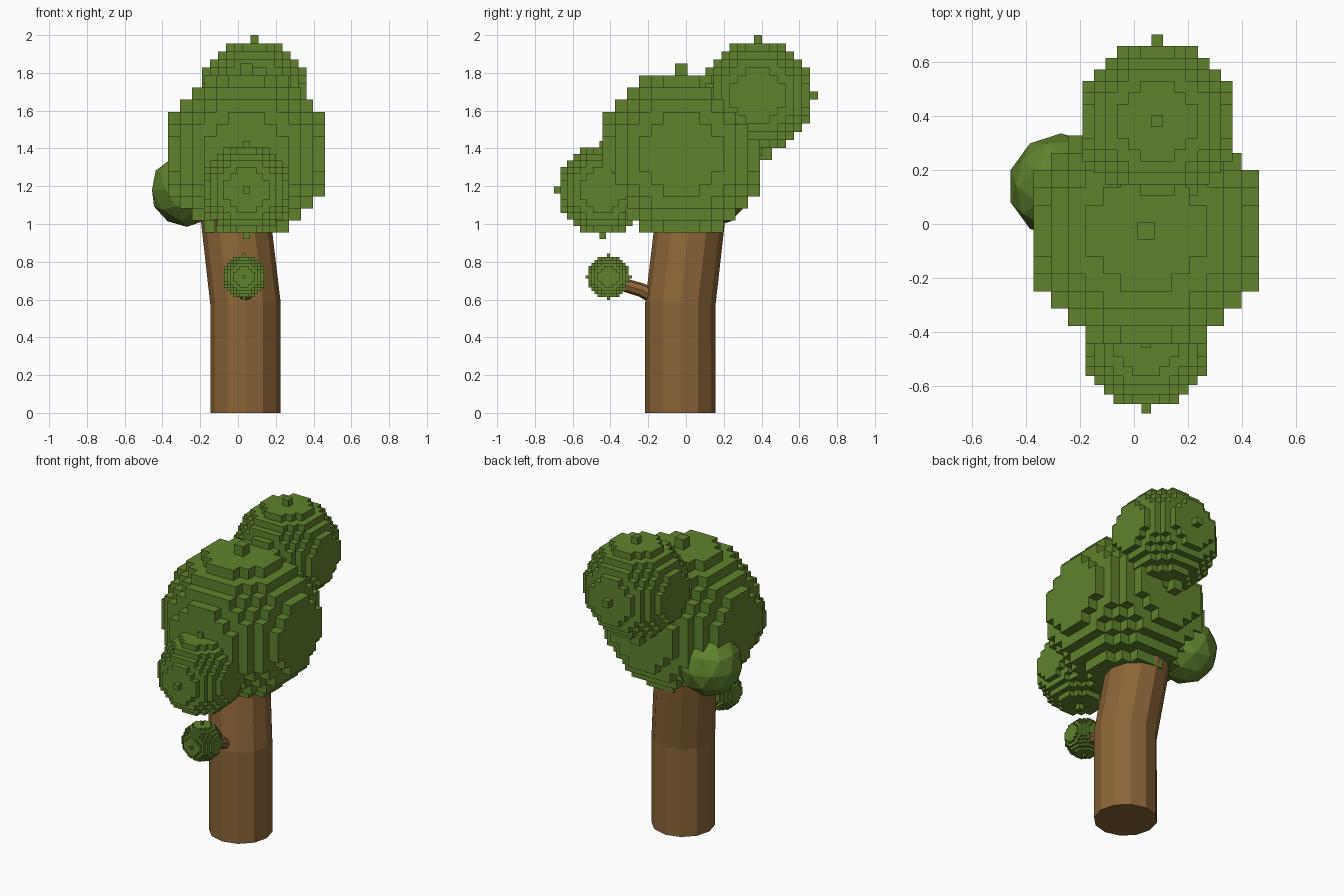
import bpy, bmesh, math
from mathutils import Vector

if "Cube" in bpy.data.objects:
    bpy.data.objects.remove(bpy.data.objects["Cube"])


def material(name, rgb):
    m = bpy.data.materials.new(name)
    m.diffuse_color = (*rgb, 1)
    m.use_nodes = True
    m.node_tree.nodes["Principled BSDF"].inputs["Base Color"].default_value = m.diffuse_color
    return m


LEAF = material("leaf_green", (0.117, 0.223, 0.026))
BARK = material("bark_brown", (0.26, 0.13, 0.038))


def finish(name, bm, mat, loc=(0, 0, 0)):
    bmesh.ops.recalc_face_normals(bm, faces=bm.faces)
    me = bpy.data.meshes.new(name)
    bm.to_mesh(me)
    bm.free()
    me.materials.append(mat)
    ob = bpy.data.objects.new(name, me)
    ob.location = loc
    bpy.context.collection.objects.link(ob)
    return ob


def block_ball(name, centre, cell):
    """Ball of cubes, 13 cells wide, with single-cube tips on the y and z axes."""
    span = range(-6, 7)
    cells = {(i, j, k) for i in span for j in span for k in span
             if i * i + j * j + k * k <= 47}
    cells |= {(0, 7, 0), (0, -7, 0), (0, 0, 7), (0, 0, -7)}
    bm = bmesh.new()
    verts = {}

    def vert(p):
        if p not in verts:
            verts[p] = bm.verts.new([c * cell / 2 for c in p])
        return verts[p]

    for c in cells:
        for axis in range(3):
            for s in (-1, 1):
                nb = list(c)
                nb[axis] += s
                if tuple(nb) in cells:
                    continue
                quad = []
                for a, b in ((-1, -1), (1, -1), (1, 1), (-1, 1)):
                    p = [2 * v for v in c]
                    p[axis] += s
                    p[(axis + 1) % 3] += a * s
                    p[(axis + 2) % 3] += b
                    quad.append(vert(tuple(p)))
                bm.faces.new(quad)
    return finish(name, bm, LEAF, centre)


def tube(name, rings, sides):
    """Capped tube through (centre, axis direction, radius) rings."""
    bm = bmesh.new()
    loops = []
    for centre, axis, r in rings:
        q = Vector((0, 0, 1)).rotation_difference(Vector(axis))
        loops.append([bm.verts.new(Vector(centre) + q @ Vector(
            (r * math.sin(2 * math.pi * i / sides),
             r * math.cos(2 * math.pi * i / sides), 0))) for i in range(sides)])
    for lo, hi in zip(loops, loops[1:]):
        for i in range(sides):
            j = (i + 1) % sides
            bm.faces.new((lo[i], lo[j], hi[j], hi[i]))
    bm.faces.new(loops[0])
    bm.faces.new(loops[-1])
    return finish(name, bm, BARK)


# Trunk: straight below, leaning left and back above
tube("trunk", [((0.04, -0.03, 0), (0, 0, 1), 0.186),
               ((0.04, -0.03, 0.575), (-0.05, 0.05, 1), 0.186),
               ((-0.015, 0.025, 1.05), (-0.11, 0.11, 1), 0.184)], 12)

# Side branch
tube("branch", [((0.04, -0.14, 0.60), (0, -0.8, 0.6), 0.04),
                ((0.04, -0.235, 0.65), (0, -0.93, 0.36), 0.037),
                ((0.035, -0.40, 0.70), (0, -0.96, 0.25), 0.034)], 8)

# Blocky foliage
block_ball("main_foliage", (0.045, -0.025, 1.37), 0.064)
block_ball("top_foliage", (0.0865, 0.38, 1.68), 0.0426)
block_ball("front_foliage", (0.045, -0.44, 1.18), 0.0346)
block_ball("branch_foliage", (0.032, -0.41, 0.72), 0.0164)

# Faceted foliage ball
bm = bmesh.new()
bmesh.ops.create_icosphere(bm, subdivisions=2, radius=0.195)
finish("side_foliage", bm, LEAF, (-0.27, 0.14, 1.18))
